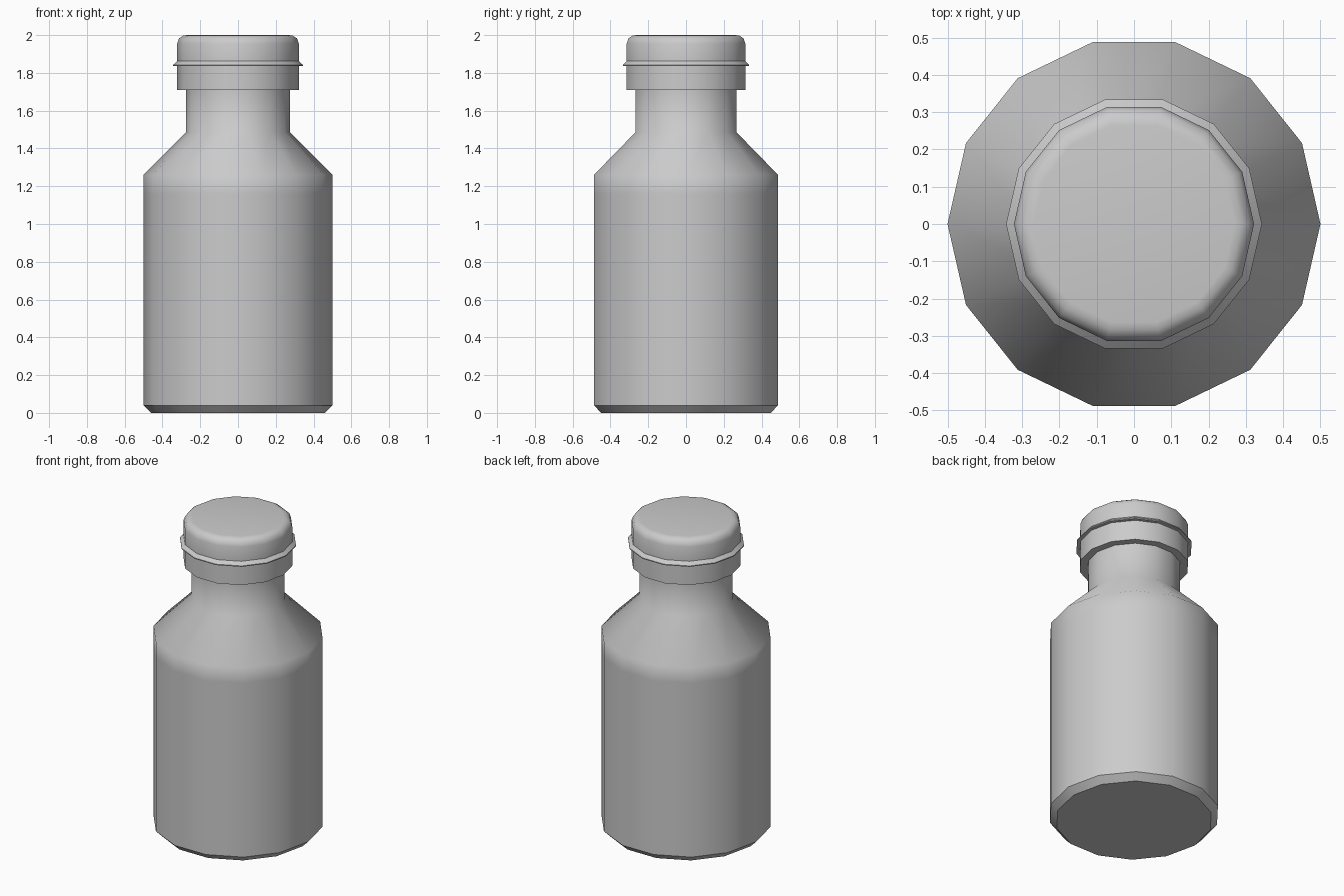
import bpy, bmesh, math

if "Cube" in bpy.data.objects:
    bpy.data.objects.remove(bpy.data.objects["Cube"])

SIDES = 14


def lathe(name, profile, sharp, cap_bottom=True, cap_top=True):
    """Revolve (radius, z) points; rings listed in sharp get hard edges."""
    bm = bmesh.new()
    rings = []
    for r, z in profile:
        rings.append([bm.verts.new((r * math.cos(2 * math.pi * i / SIDES),
                                    r * math.sin(2 * math.pi * i / SIDES), z))
                      for i in range(SIDES)])
    for a, b in zip(rings, rings[1:]):
        for i in range(SIDES):
            j = (i + 1) % SIDES
            bm.faces.new((a[i], a[j], b[j], b[i]))
    if cap_bottom:
        bm.faces.new(rings[0][::-1])
    if cap_top:
        bm.faces.new(rings[-1])
    for f in bm.faces:
        f.smooth = True
    for k in sharp:
        for i in range(SIDES):
            bm.edges.get((rings[k][i], rings[k][(i + 1) % SIDES])).smooth = False
    mesh = bpy.data.meshes.new(name)
    bm.to_mesh(mesh)
    bm.free()
    obj = bpy.data.objects.new(name, mesh)
    bpy.context.collection.objects.link(obj)
    return obj


# Bottle: chamfered base, straight body, sloped shoulder, neck
lathe("bottle", [(0.46, 0), (0.5, 0.04), (0.5, 1.16), (0.5, 1.26),
                 (0.275, 1.485), (0.275, 1.71)],
      sharp=[0, 1], cap_top=False)

# Cap: underside lip, skirt, flared ring, rounded top
lathe("cap", [(0.275, 1.71), (0.322, 1.71), (0.322, 1.837), (0.343, 1.837),
              (0.343, 1.843), (0.322, 1.863), (0.322, 1.955), (0.312, 1.983),
              (0.29, 1.997), (0.27, 2.0)],
      sharp=[1, 2, 3, 4, 5], cap_bottom=False)
